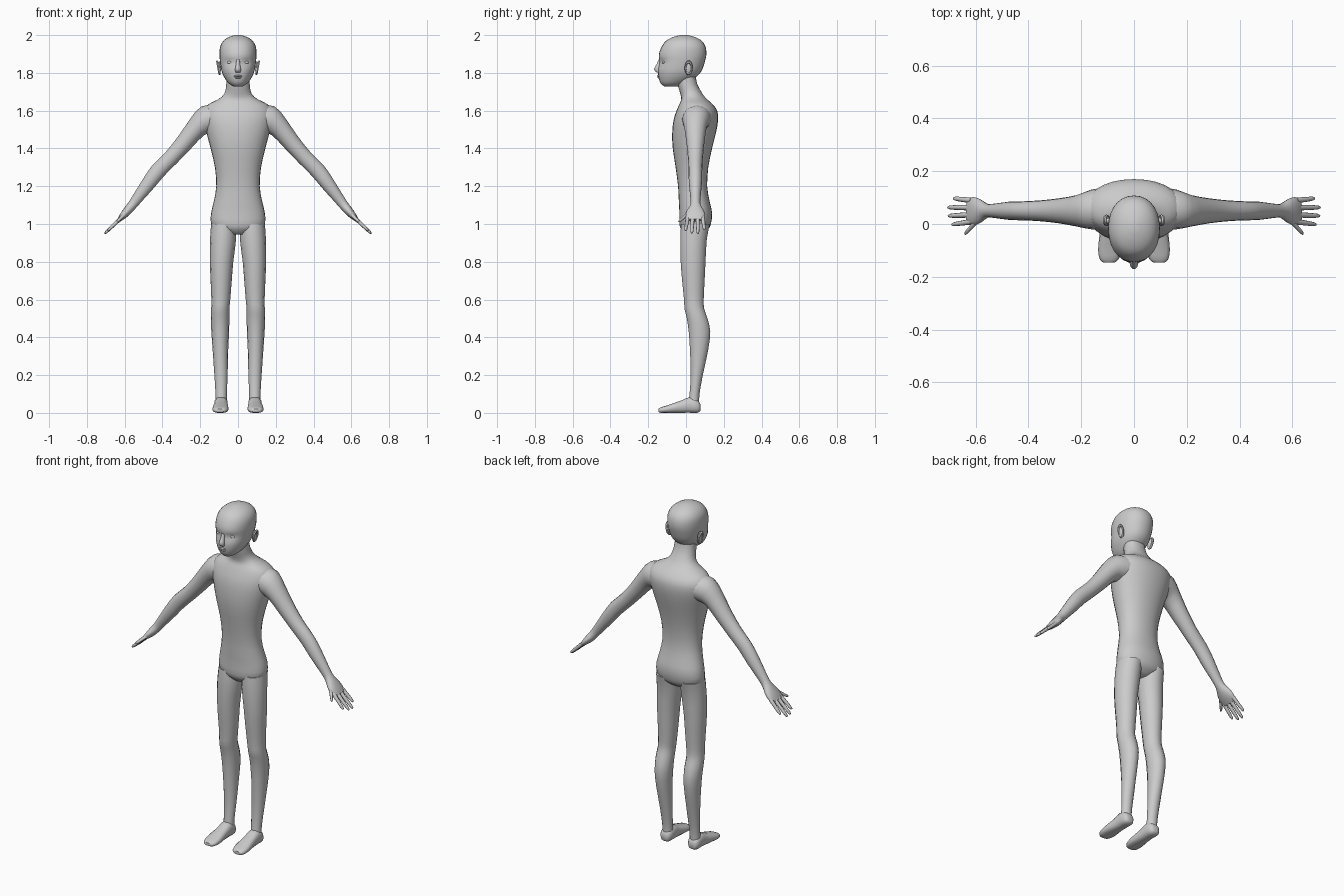
import bpy, bmesh
from math import sin, cos, pi, radians, exp
from mathutils import Vector


def finish(obj, mirror=False, angle=35):
    bpy.ops.object.select_all(action='DESELECT')
    obj.select_set(True)
    bpy.context.view_layer.objects.active = obj
    bpy.ops.object.shade_smooth_by_angle(angle=radians(angle))
    if mirror:
        m = obj.modifiers.new("mirror", 'MIRROR')
        m.use_clip = False
        m.use_mirror_merge = False
    return obj


def smooth_rows(rows, k):
    """Catmull-Rom interpolation of the section rows."""
    out = []
    for i in range(len(rows) - 1):
        p0, p1, p2, p3 = (rows[max(i - 1, 0)], rows[i], rows[i + 1],
                          rows[min(i + 2, len(rows) - 1)])
        for s in range(k):
            t = s / k
            out.append([0.5 * (2 * b + (c - a) * t + (2 * a - 5 * b + 4 * c - d) * t * t
                               + (3 * b - a - 3 * c + d) * t ** 3)
                        for a, b, c, d in zip(p0, p1, p2, p3)])
    return out + [list(rows[-1])]


def loft(name, rows, n=16, k=2, power=2.0, mirror=False, upright=False, angle=35):
    """Skin rows of (x, y, z, half width, half depth, tilt) sections."""
    bm = bmesh.new()
    rings = []
    for x, y, z, a, b, t in smooth_rows(rows, k):
        u = Vector((cos(radians(t)), 0, sin(radians(t))))
        v = Vector((0, 0, 1)) if upright else Vector((0, 1, 0))
        ring = []
        for i in range(n):
            c, s = cos(2 * pi * i / n), sin(2 * pi * i / n)
            c = abs(c) ** (2 / power) * (1 if c > 0 else -1)
            s = abs(s) ** (2 / power) * (1 if s > 0 else -1)
            ring.append(bm.verts.new(Vector((x, y, z)) + u * (a * c) + v * (b * s)))
        rings.append(ring)
    for r, q in zip(rings, rings[1:]):
        for i in range(n):
            j = (i + 1) % n
            bm.faces.new((r[i], r[j], q[j], q[i]))
    bm.faces.new(rings[0])
    bm.faces.new(rings[-1])
    bmesh.ops.recalc_face_normals(bm, faces=bm.faces)
    me = bpy.data.meshes.new(name)
    bm.to_mesh(me)
    bm.free()
    obj = bpy.data.objects.new(name, me)
    bpy.context.collection.objects.link(obj)
    return finish(obj, mirror, angle)


def level(rows):
    """Rows of (z, centre x, half width, front y, back y) to loft rows."""
    return [(x, (f + b) / 2, z, w, (b - f) / 2, 0) for z, x, w, f, b in rows]


def ball(name, loc, scale, mirror=False):
    bpy.ops.mesh.primitive_uv_sphere_add(segments=12, ring_count=8, radius=1)
    obj = bpy.context.object
    obj.name = name
    for v in obj.data.vertices:
        v.co = Vector(c * s for c, s in zip(v.co, scale)) + Vector(loc)
    return finish(obj, mirror)


# Torso and neck
loft("torso", level([
    (0.945, 0, .05, .00, .08), (0.97, 0, .11, -.025, .115), (1.0, 0, .143, -.035, .132),
    (1.06, 0, .142, -.035, .138), (1.12, 0, .128, -.038, .125), (1.2, 0, .115, -.042, .112),
    (1.3, 0, .122, -.055, .118), (1.4, 0, .145, -.07, .138), (1.48, 0, .166, -.073, .158),
    (1.55, 0, .183, -.066, .17), (1.60, 0, .182, -.05, .165), (1.635, 0, .155, -.035, .14),
    (1.66, 0, .105, -.025, .112), (1.69, 0, .072, -.03, .087), (1.74, 0, .062, -.045, .06),
    (1.79, 0, .06, -.05, .05)]), n=28, power=2.15, angle=60)

# Head, with eye sockets pressed in
head = loft("head", level([
    (1.728, 0, .025, -.115, -.04), (1.745, 0, .050, -.134, .0), (1.775, 0, .072, -.145, .05),
    (1.81, 0, .087, -.148, .082), (1.86, 0, .095, -.143, .10), (1.90, 0, .098, -.143, .108),
    (1.94, 0, .094, -.128, .103), (1.97, 0, .077, -.105, .083), (1.99, 0, .048, -.068, .047),
    (2.0, 0, .016, -.03, .01)]), n=28, k=3, power=2.15, angle=60)
for v in head.data.vertices:
    if v.co.y < -.05:
        d2 = ((abs(v.co.x) - .042) / .022) ** 2 + ((v.co.z - 1.855) / .015) ** 2
        v.co.y += .014 * exp(-d2)

# Face
loft("nose", [(0, -.137, 1.872, .009, .008, 0), (0, -.143, 1.845, .011, .014, 0),
              (0, -.15, 1.818, .016, .021, 0), (0, -.143, 1.802, .013, .012, 0)], n=10, angle=60)
ball("eye", (.042, -.115, 1.855), (.017, .011, .008), True)
ball("upper_lip", (0, -.143, 1.784), (.022, .010, .005))
ball("lower_lip", (0, -.142, 1.775), (.018, .010, .005))

# Ears: inner shell and raised rim
ball("ear", (.099, .012, 1.827), (.009, .018, .034), True)
bpy.ops.mesh.primitive_torus_add(major_segments=16, minor_segments=6,
                                 major_radius=1, minor_radius=.28)
rim = bpy.context.object
rim.name = "ear_rim"
for v in rim.data.vertices:
    x, y, z = v.co
    v.co = (.104 + z * .024 + y * .006, .014 + x * .017, 1.827 + y * .031)
finish(rim, True)

# Arms, running into the palm
loft("arm", [
    (.10, .06, 1.562, .07, .08, 85), (.163, .055, 1.553, .076, .075, 68),
    (.215, .05, 1.515, .057, .06, 50), (.28, .05, 1.435, .047, .048, 42),
    (.35, .05, 1.355, .042, .04, 42), (.42, .05, 1.285, .042, .036, 40),
    (.47, .05, 1.22, .038, .035, 40), (.53, .05, 1.14, .029, .027, 39),
    (.56, .05, 1.10, .025, .027, 39), (.585, .049, 1.07, .023, .046, 41),
    (.61, .048, 1.042, .018, .054, 42), (.63, .047, 1.02, .010, .047, 42)],
    mirror=True, angle=60)

# Fingers and thumb
digits = [((.615, .089), (.685, .097)), ((.618, .062), (.706, .063)),
          ((.618, .035), (.704, .031)), ((.615, .009), (.69, -.002)),
          ((.590, .018), (.641, -.038))]
for i, ((x0, y0), (x1, y1)) in enumerate(digits):
    rows = []
    for t, r in ((0, .011), (.5, .0095), (.9, .0075), (1, .003)):
        x, y = x0 + (x1 - x0) * t, y0 + (y1 - y0) * t
        rows.append((x, y, .95 + (.705 - x) * .96, r, r, 43))
    loft("thumb" if i == 4 else f"finger_{i + 1}", rows, n=8, mirror=True, angle=60)

# Legs
loft("leg", level([
    (1.0, .076, .066, -.028, .128), (.92, .079, .069, -.032, .112), (.8, .087, .062, -.03, .105),
    (.7, .089, .056, -.022, .10), (.6, .091, .050, -.012, .095), (.55, .094, .048, -.009, .098),
    (.50, .095, .049, .003, .115), (.43, .094, .047, .013, .13), (.33, .093, .041, .02, .118),
    (.2, .090, .035, .024, .09), (.1, .089, .030, .018, .072), (.04, .089, .030, .01, .07)]),
    n=14, mirror=True, angle=45)

# Feet
loft("foot", [
    (.090, .077, .028, .018, .016, 0), (.090, .062, .034, .033, .034, 0),
    (.090, .02, .042, .036, .042, 0), (.091, -.02, .034, .037, .034, 0),
    (.092, -.06, .027, .041, .027, 0), (.093, -.10, .020, .043, .020, 0),
    (.094, -.133, .015, .036, .015, 0), (.095, -.146, .013, .022, .009, 0)],
    n=14, power=2.6, mirror=True, upright=True, angle=45)
